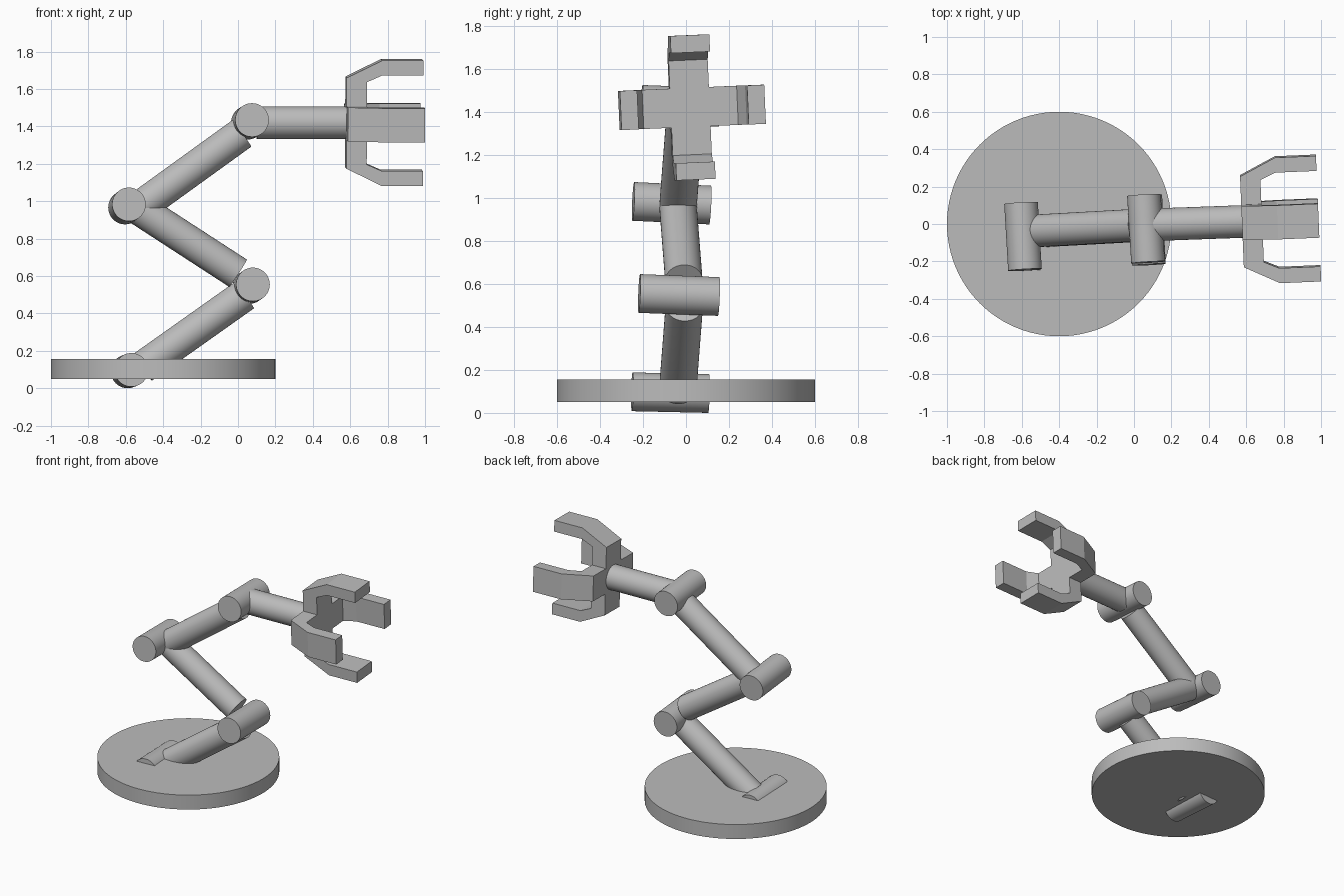
import bpy, bmesh, math
from mathutils import Vector, Matrix

cube = bpy.data.objects.get("Cube")
if cube:
    bpy.data.objects.remove(cube, do_unlink=True)

grey = bpy.data.materials.new("plain_grey")
grey.use_nodes = True
tone = (0.5, 0.5, 0.5, 1)
grey.diffuse_color = tone
grey.node_tree.nodes["Principled BSDF"].inputs["Base Color"].default_value = tone


def add_object(name, bm):
    bmesh.ops.recalc_face_normals(bm, faces=bm.faces)
    mesh = bpy.data.meshes.new(name)
    bm.to_mesh(mesh)
    bm.free()
    mesh.materials.append(grey)
    obj = bpy.data.objects.new(name, mesh)
    bpy.context.collection.objects.link(obj)
    return obj


def rod(name, start, end, radius, sides=48):
    """Round bar with flat ends between two points."""
    start, end = Vector(start), Vector(end)
    axis = end - start
    place = Matrix.Translation((start + end) / 2) @ axis.to_track_quat("Z", "Y").to_matrix().to_4x4()
    bm = bmesh.new()
    bmesh.ops.create_cone(bm, cap_ends=True, segments=sides, radius1=radius,
                          radius2=radius, depth=axis.length, matrix=place)
    obj = add_object(name, bm)
    bpy.ops.object.select_all(action="DESELECT")
    obj.select_set(True)
    bpy.context.view_layer.objects.active = obj
    bpy.ops.object.shade_smooth_by_angle(angle=math.radians(35))
    return obj


# Round base plate
rod("base_plate", (-0.4, 0, 0.05), (-0.4, 0, 0.155), 0.6, 96)

# Hinge barrels, slightly turned
rod("base_hinge", (-0.57, -0.25, 0.098), (-0.59, 0.105, 0.09), 0.09)
rod("lower_hinge", (0.08, -0.217, 0.555), (0.06, 0.152, 0.541), 0.09)
rod("middle_hinge", (-0.583, -0.245, 0.983), (-0.604, 0.112, 0.966), 0.09)
rod("upper_hinge", (0.075, -0.205, 1.434), (0.053, 0.155, 1.42), 0.09)

# Arm segments
rod("lower_arm", (-0.51, -0.038, 0.112), (0.035, -0.008, 0.498), 0.087)
rod("middle_arm", (-0.55, -0.038, 0.972), (0.0, -0.01, 0.615), 0.087)
rod("upper_arm", (-0.517, -0.036, 0.974), (0.02, -0.006, 1.362), 0.087)
rod("forearm", (0.1, -0.004, 1.42), (0.6, 0.014, 1.42), 0.087)

# Gripper: square hub with four bent fingers
gripper = (Matrix.Translation((0.577, 0.015, 1.42))
           @ Matrix.Rotation(math.radians(2.4), 4, "Z")
           @ Matrix.Rotation(math.radians(2.5), 4, "X"))
half = 0.091
hub_depth = 0.108

bm = bmesh.new()
bmesh.ops.create_cube(bm, size=1, matrix=gripper @ Matrix.Translation((hub_depth / 2, 0, 0))
                      @ Matrix.Diagonal((hub_depth, 2 * half, 2 * half, 1)))
add_object("gripper_hub", bm)

finger_profile = [(0, half), (0, 0.243), (0.19, 0.336), (0.41, 0.336),
                  (0.41, 0.256), (0.19, 0.256), (hub_depth, 0.22), (hub_depth, half)]
for i, side in enumerate(("top", "front", "bottom", "back")):
    bm = bmesh.new()
    face = bm.faces.new([bm.verts.new((x, -half, z)) for x, z in finger_profile])
    new = bmesh.ops.extrude_face_region(bm, geom=[face])["geom"]
    bmesh.ops.translate(bm, vec=(0, 2 * half, 0),
                        verts=[v for v in new if isinstance(v, bmesh.types.BMVert)])
    bm.transform(gripper @ Matrix.Rotation(i * math.pi / 2, 4, "X"))
    add_object(side + "_finger", bm)
